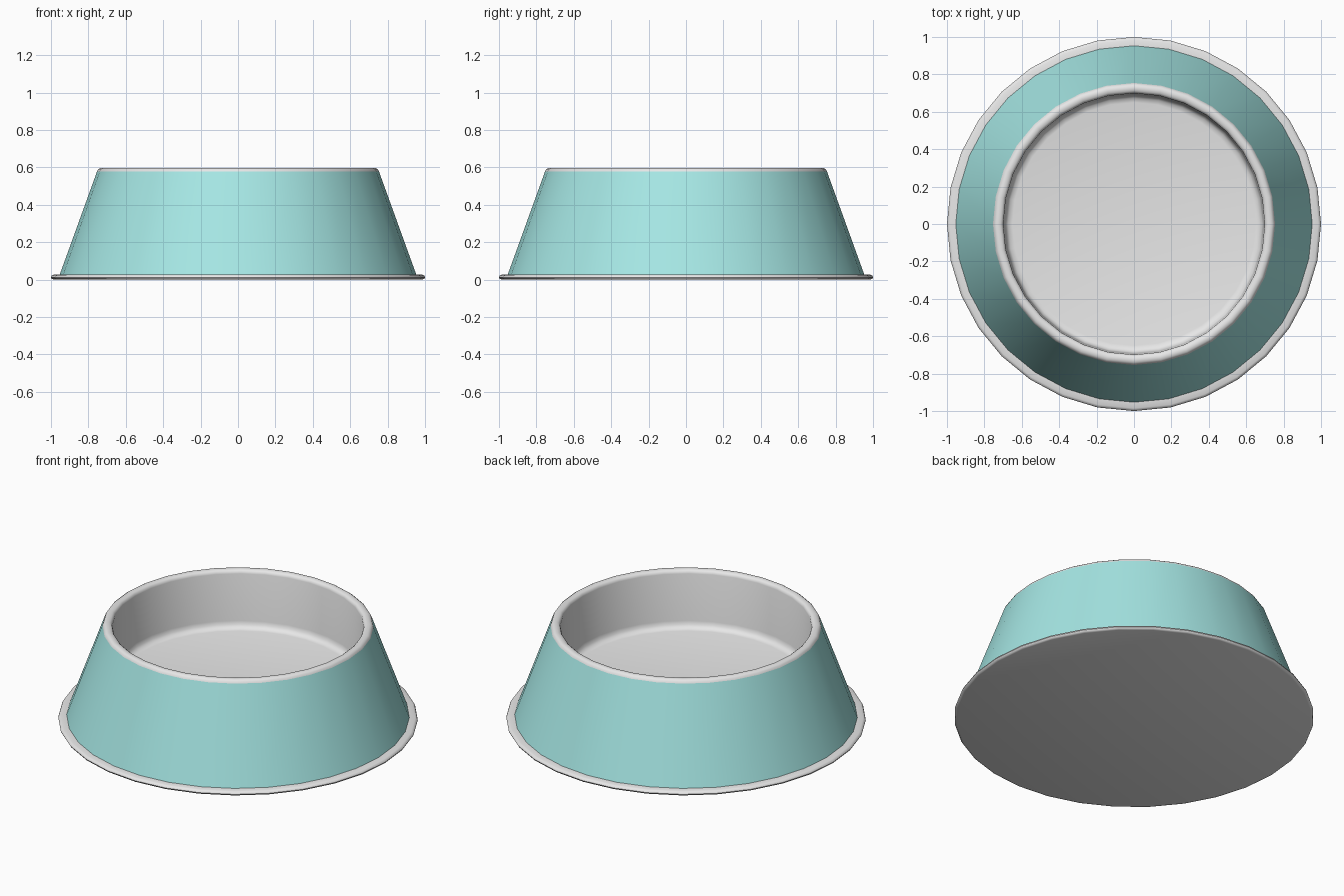
import bpy, bmesh, math

if "Cube" in bpy.data.objects:
    bpy.data.objects.remove(bpy.data.objects["Cube"])

SIDES = 32


def material(name, rgb):
    m = bpy.data.materials.new(name)
    m.diffuse_color = (*rgb, 1.0)
    m.use_nodes = True
    m.node_tree.nodes["Principled BSDF"].inputs["Base Color"].default_value = m.diffuse_color
    return m


grey = material("light grey", (0.80, 0.80, 0.80))
teal = material("pale teal", (0.38, 0.80, 0.78))


def lathe(name, profile, mat, cap_start=False, cap_end=False, angle=40):
    """Spin a (radius, z) profile, listed bottom-outside to top-inside."""
    bm = bmesh.new()
    rings = []
    for r, z in profile:
        rings.append([bm.verts.new((r * math.cos(2 * math.pi * i / SIDES),
                                    r * math.sin(2 * math.pi * i / SIDES), z))
                      for i in range(SIDES)])
    for a, b in zip(rings, rings[1:]):
        for i in range(SIDES):
            j = (i + 1) % SIDES
            bm.faces.new((a[i], a[j], b[j], b[i]))
    if cap_start:
        bm.faces.new(rings[0][::-1])
    if cap_end:
        bm.faces.new(rings[-1])
    me = bpy.data.meshes.new(name)
    bm.to_mesh(me)
    bm.free()
    me.materials.append(mat)
    ob = bpy.data.objects.new(name, me)
    bpy.context.collection.objects.link(ob)
    bpy.ops.object.select_all(action='DESELECT')
    ob.select_set(True)
    bpy.context.view_layer.objects.active = ob
    bpy.ops.object.shade_smooth_by_angle(angle=math.radians(angle))
    return ob


# flat base with a thin rounded flange
lathe("base_flange",
      [(0.985, 0.0), (0.996, 0.004), (1.0, 0.012), (0.996, 0.021),
       (0.985, 0.026), (0.95, 0.027)], grey, cap_start=True, angle=50)

# sloping coloured outer wall
lathe("outer_wall", [(0.953, 0.027), (0.754, 0.577)], teal)

# rounded rim, inner wall, fillet and bowl floor
lathe("rim_and_bowl",
      [(0.754, 0.577), (0.749, 0.588), (0.739, 0.595), (0.726, 0.597),
       (0.712, 0.594), (0.703, 0.587), (0.699, 0.575), (0.692, 0.29),
       (0.687, 0.268), (0.673, 0.252), (0.65, 0.247)],
      grey, cap_end=True, angle=50)
